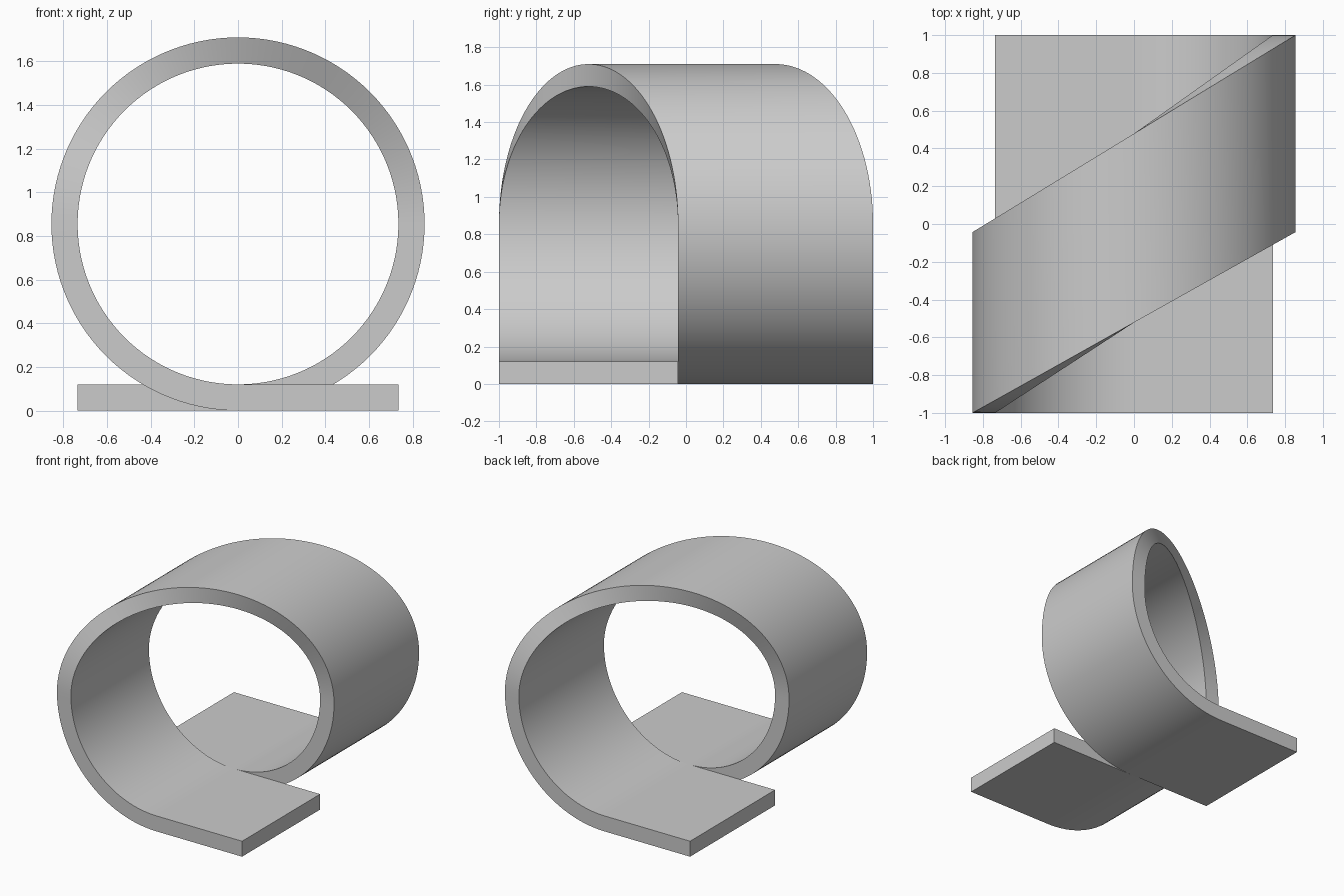
import bpy
import bmesh
import math

cube = bpy.data.objects.get("Cube")
if cube:
    bpy.data.objects.remove(cube, do_unlink=True)

OUTER, THICK = 0.855, 0.12
INNER = OUTER - THICK
TAIL = 0.735          # length of each flat end
SEAM = -0.043         # where the two flat ends meet
STEPS = 120

grey = bpy.data.materials.new("light_grey")
grey.use_nodes = True
colour = (0.6, 0.6, 0.6, 1)
grey.diffuse_color = colour
grey.node_tree.nodes["Principled BSDF"].inputs["Base Color"].default_value = colour


def mix(a, b, t):
    return a + (b - a) * t


def section(outer, inner, shift):
    """Four corners across the strip; shift 0 is the front turn, 1 the back."""
    front, back = mix(-1, SEAM, shift), mix(SEAM, 1, shift)
    return [(outer[0], front, outer[1]), (outer[0], back, outer[1]),
            (inner[0], back, inner[1]), (inner[0], front, inner[1])]


# Front flat end
sections = [section((x, 0), (x, THICK), 0) for x in (TAIL, 0.02)]

# Full loop: straight on the lower quarters, sliding backwards over the top
for i in range(STEPS + 1):
    a = 2 * math.pi * i / STEPS
    s, c = -math.sin(a), -math.cos(a)
    if c <= 0:
        shift = 0 if i < STEPS / 2 else 1
    else:
        shift = (1 + s) / 2
    sections.append(section((OUTER * s, OUTER + OUTER * c),
                            (INNER * s, OUTER + INNER * c), shift))

# Back flat end
sections += [section((x, 0), (x, THICK), 1) for x in (-0.02, -TAIL)]

# Skin the sections into one closed strip
bm = bmesh.new()
rings = [[bm.verts.new(p) for p in sec] for sec in sections]
for r, n in zip(rings, rings[1:]):
    for k in range(4):
        j = (k + 1) % 4
        bm.faces.new((r[k], r[j], n[j], n[k]))
bm.faces.new(rings[0])
bm.faces.new(rings[-1])
bmesh.ops.recalc_face_normals(bm, faces=bm.faces)
mesh = bpy.data.meshes.new("looped_strip")
bm.to_mesh(mesh)
bm.free()
mesh.materials.append(grey)

strip = bpy.data.objects.new("looped_strip", mesh)
bpy.context.collection.objects.link(strip)
bpy.ops.object.select_all(action="DESELECT")
strip.select_set(True)
bpy.context.view_layer.objects.active = strip
bpy.ops.object.shade_smooth_by_angle(angle=math.radians(30))
